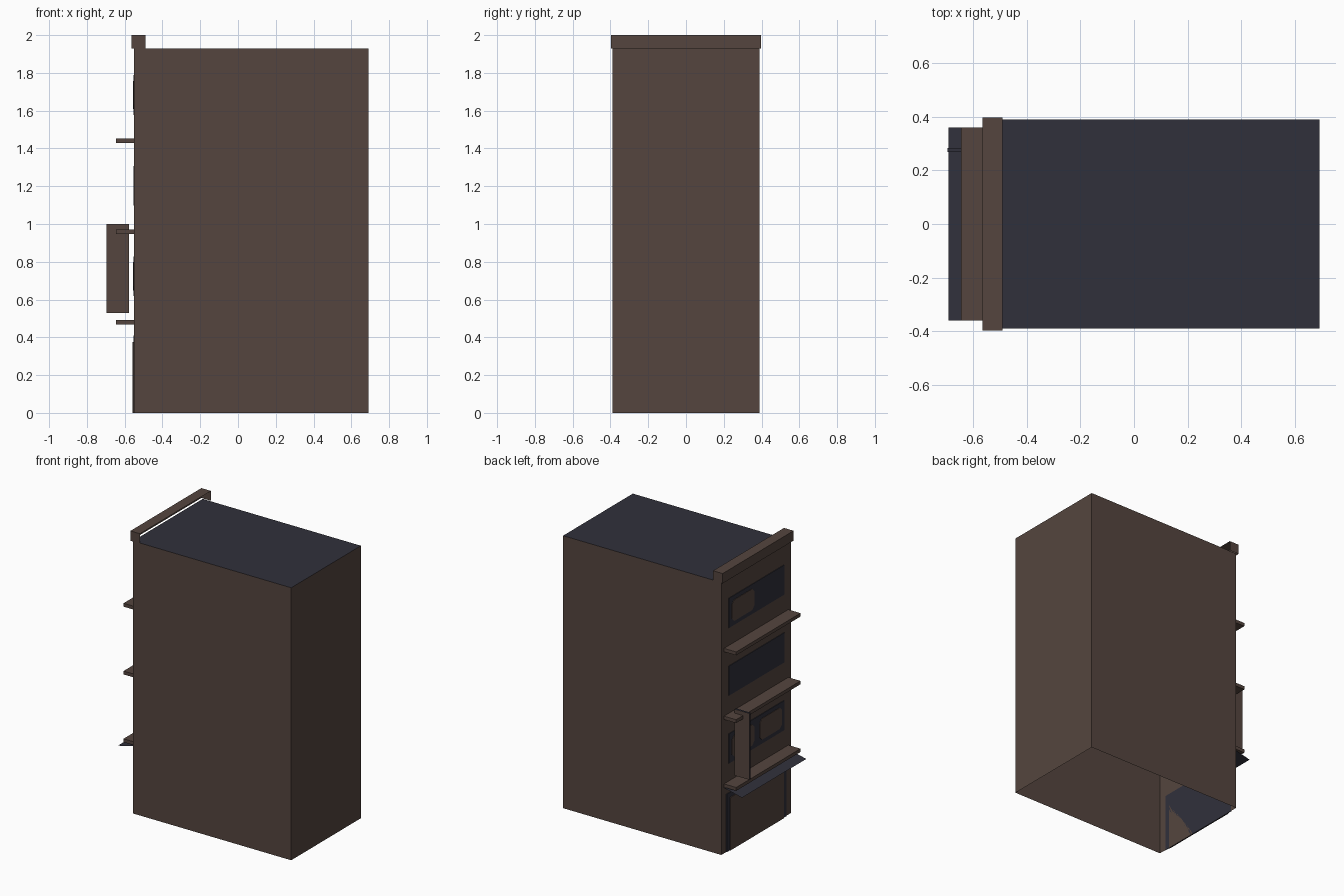
import bpy
import bmesh
from mathutils import Vector

if "Cube" in bpy.data.objects:
    bpy.data.objects.remove(bpy.data.objects["Cube"], do_unlink=True)


def material(name, rgb):
    mat = bpy.data.materials.new(name)
    mat.use_nodes = True
    mat.diffuse_color = (*rgb, 1)
    mat.node_tree.nodes["Principled BSDF"].inputs["Base Color"].default_value = (*rgb, 1)
    return mat


BROWN = material("warm brown", (0.09, 0.06, 0.049))
SLATE = material("dark slate", (0.03, 0.03, 0.044))
FACADE = -0.55


def finish(name, bm, mats):
    mesh = bpy.data.meshes.new(name)
    bm.normal_update()
    bm.to_mesh(mesh)
    bm.free()
    for mat in mats:
        mesh.materials.append(mat)
    obj = bpy.data.objects.new(name, mesh)
    bpy.context.collection.objects.link(obj)
    return obj


def box(name, x, y, z, mats, second=None, skip=None):
    """Box from ranges; 'second' picks faces in the second colour, 'skip' opens faces."""
    bm = bmesh.new()
    bmesh.ops.create_cube(bm, size=1)
    for v in bm.verts:
        v.co = Vector(r[0] if c < 0 else r[1] for c, r in zip(v.co, (x, y, z)))
    bm.normal_update()
    for face in bm.faces:
        if second and second(face.normal):
            face.material_index = 1
    if skip:
        unwanted = [f for f in bm.faces if skip(f.normal)]
        bmesh.ops.delete(bm, geom=unwanted, context="FACES")
    return finish(name, bm, mats)


def pane(name, y, z, cut=0.025):
    """Thin window pane with clipped corners."""
    (y0, y1), (z0, z1) = y, z
    outline = [(y0 + cut, z0), (y1 - cut, z0), (y1, z0 + cut), (y1, z1 - cut),
               (y1 - cut, z1), (y0 + cut, z1), (y0, z1 - cut), (y0, z0 + cut)]
    bm = bmesh.new()
    face = bm.faces.new([bm.verts.new((FACADE - 0.002, a, b)) for a, b in outline])
    new = bmesh.ops.extrude_face_region(bm, geom=[face])["geom"]
    for v in new:
        if isinstance(v, bmesh.types.BMVert):
            v.co.x -= 0.005
    bmesh.ops.recalc_face_normals(bm, faces=bm.faces[:])
    return finish(name, bm, [BROWN])


# Hollow building shell with an open base and a dark roof
box("building_shell", (FACADE, 0.69), (-0.39, 0.39), (0, 1.93), [BROWN, SLATE],
    second=lambda n: n.z > 0.5, skip=lambda n: n.z < -0.5)

# Cornice, open at the back and underneath
box("cornice", (-0.565, -0.49), (-0.397, 0.397), (1.93, 2.0), [BROWN],
    skip=lambda n: n.z < -0.5 or n.x > 0.5)

# Upper floors: ledge and window band, some panes lighter
panes = {0: (-1, 1), 1: (), 2: (1,)}
for floor, sides in panes.items():
    base = 0.468 + 0.48 * floor
    box(f"ledge_{floor + 1}", (-0.645, FACADE), (-0.36, 0.36), (base, base + 0.024), [BROWN])
    box(f"window_band_{floor + 1}", (FACADE - 0.004, FACADE), (-0.31, 0.31),
        (base + 0.15, base + 0.36), [SLATE])
    for side in sides:
        y = sorted((side * 0.03, side * 0.28))
        pane(f"window_pane_{floor + 1}_{'back' if side > 0 else 'front'}", y,
             (base + 0.18, base + 0.33))

# Shopfront: dark surround and brown shutter
box("shopfront_surround", (FACADE - 0.004, FACADE), (-0.335, 0.335), (0, 0.41), [SLATE])
box("shopfront_shutter", (FACADE - 0.009, FACADE), (-0.3, 0.3), (0, 0.375), [BROWN])

# Sloping awning sheet
bm = bmesh.new()
bm.faces.new([bm.verts.new(p) for p in ((FACADE, -0.36, 0.465), (FACADE, 0.36, 0.465),
                                       (-0.69, 0.36, 0.431), (-0.69, -0.36, 0.431))])
bmesh.ops.recalc_face_normals(bm, faces=bm.faces[:])
if bm.faces[:][0].normal.z < 0:
    bmesh.ops.reverse_faces(bm, faces=bm.faces[:])
finish("awning", bm, [SLATE])

# Projecting blank sign with a dark rim
box("hanging_sign", (-0.695, -0.577), (0.268, 0.283), (0.53, 1.0), [BROWN, SLATE],
    second=lambda n: abs(n.y) < 0.5)
